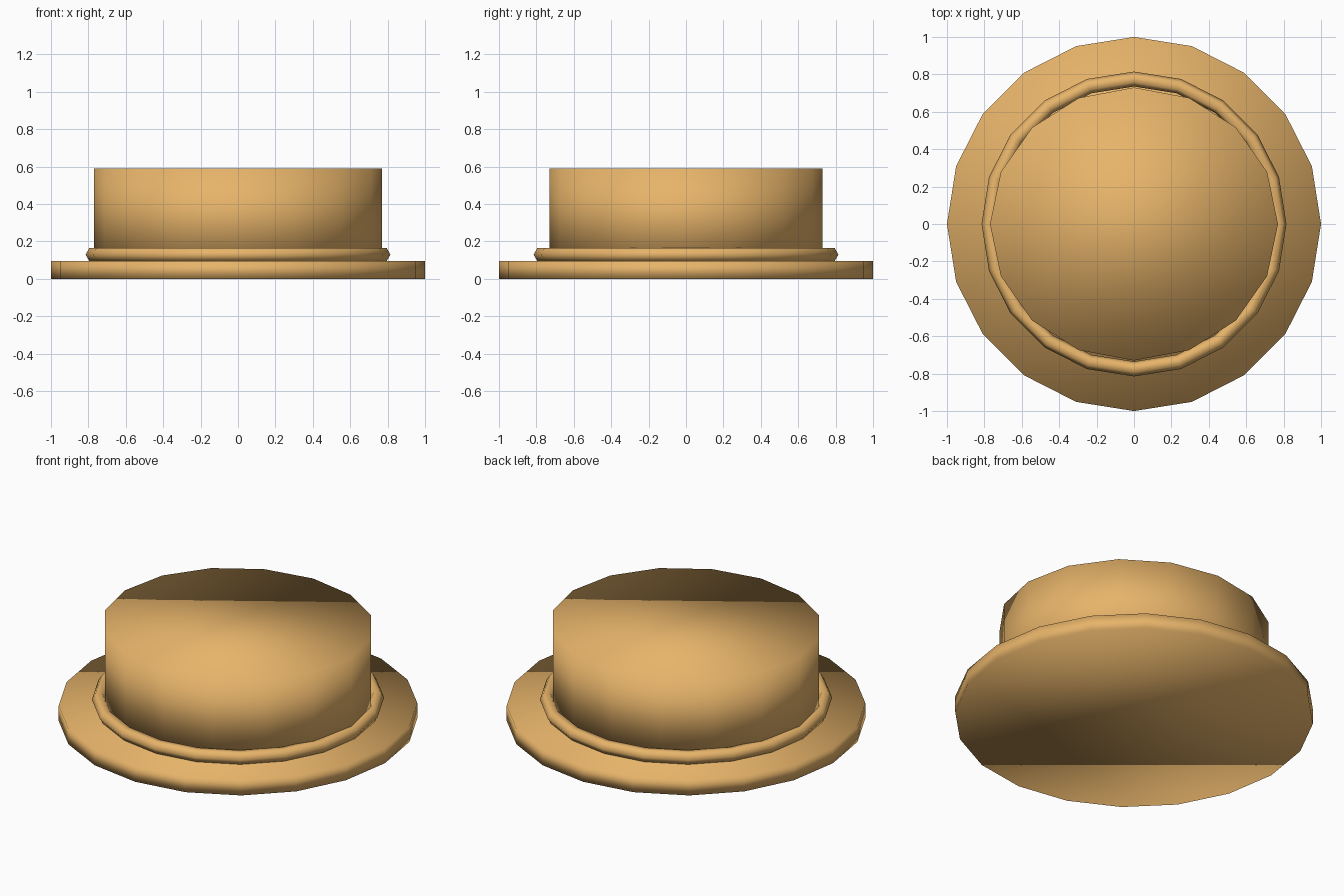
import bpy
import bmesh
from math import cos, sin, pi

if "Cube" in bpy.data.objects:
    bpy.data.objects.remove(bpy.data.objects["Cube"])

straw = bpy.data.materials.new("straw")
straw.diffuse_color = (0.80, 0.456, 0.144, 1)
straw.use_nodes = True
straw.node_tree.nodes["Principled BSDF"].inputs["Base Color"].default_value = straw.diffuse_color


def finish(name, bm):
    bmesh.ops.recalc_face_normals(bm, faces=bm.faces)
    for f in bm.faces:
        f.smooth = True
    mesh = bpy.data.meshes.new(name)
    bm.to_mesh(mesh)
    bm.free()
    mesh.materials.append(straw)
    obj = bpy.data.objects.new(name, mesh)
    bpy.context.collection.objects.link(obj)
    return obj


def ring_of_verts(bm, sides, rx, ry, z):
    return [bm.verts.new((rx * cos(2 * pi * i / sides), ry * sin(2 * pi * i / sides), z))
            for i in range(sides)]


def bridge(bm, a, b):
    n = len(a)
    for i in range(n):
        j = (i + 1) % n
        bm.faces.new((a[i], a[j], b[j], b[i]))


def disc(name, sides, rx, ry, z0, z1):
    bm = bmesh.new()
    low = ring_of_verts(bm, sides, rx, ry, z0)
    high = ring_of_verts(bm, sides, rx, ry, z1)
    bridge(bm, low, high)
    bm.faces.new(low)
    bm.faces.new(high)
    return finish(name, bm)


def torus(name, sides, major, minor, minor_sides, z):
    bm = bmesh.new()
    loops = []
    for k in range(minor_sides):
        a = 2 * pi * k / minor_sides
        r = major + minor * cos(a)
        loops.append(ring_of_verts(bm, sides, r, r, z + minor * sin(a)))
    for k in range(minor_sides):
        bridge(bm, loops[k], loops[(k + 1) % minor_sides])
    return finish(name, bm)


# Flat brim
disc("brim", 20, 1.0, 1.0, 0.0, 0.095)
# Slightly oval crown
disc("crown", 16, 0.77, 0.73, 0.09, 0.59)
# Hat band around the crown's base
torus("band", 20, 0.775, 0.04, 6, 0.13)
